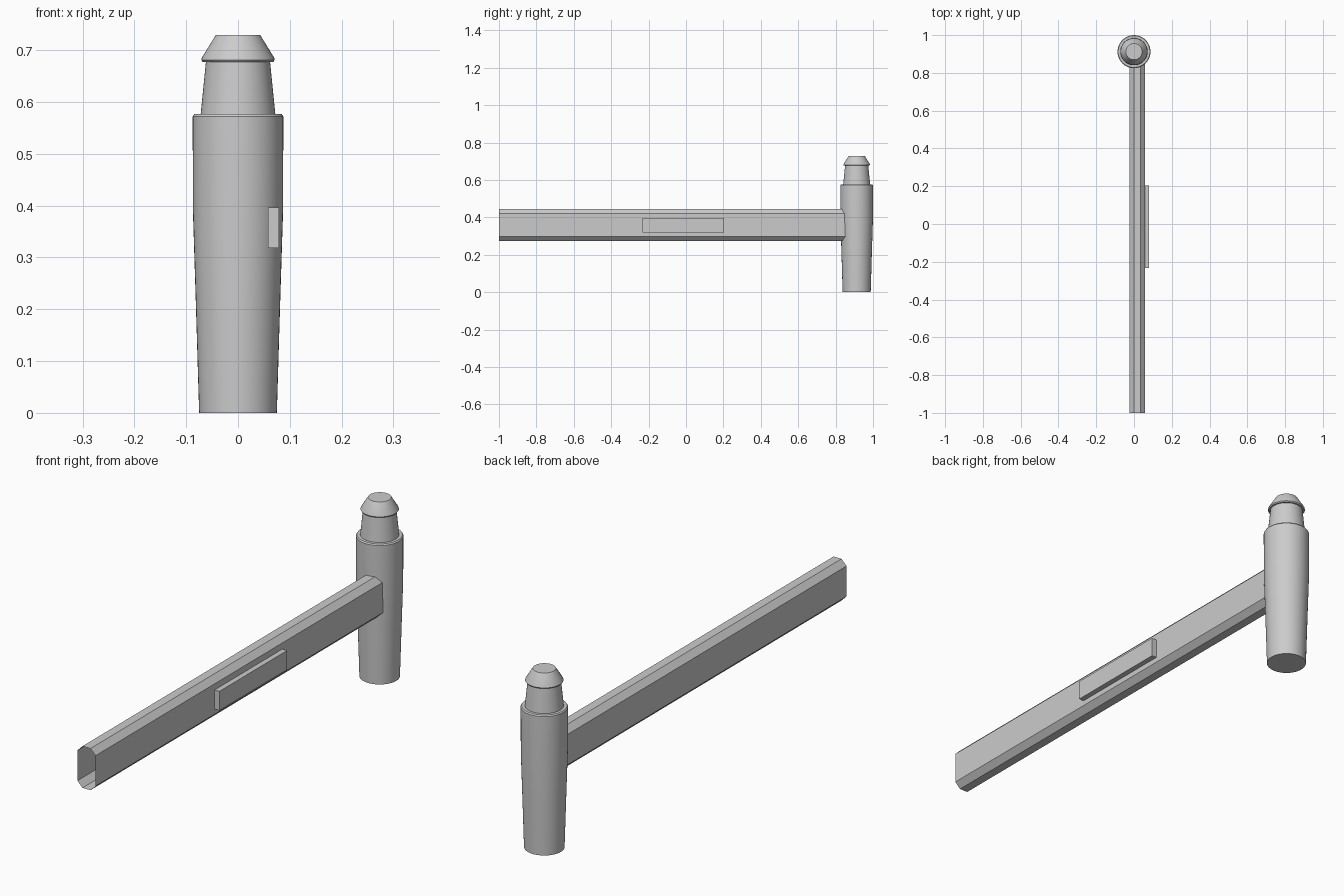
import bpy, bmesh, math

if "Cube" in bpy.data.objects:
    bpy.data.objects.remove(bpy.data.objects["Cube"])


def finish(name, bm, smooth=False):
    bmesh.ops.recalc_face_normals(bm, faces=bm.faces)
    mesh = bpy.data.meshes.new(name)
    bm.to_mesh(mesh)
    bm.free()
    obj = bpy.data.objects.new(name, mesh)
    bpy.context.collection.objects.link(obj)
    if smooth:
        bpy.ops.object.select_all(action='DESELECT')
        obj.select_set(True)
        bpy.context.view_layer.objects.active = obj
        bpy.ops.object.shade_smooth_by_angle(angle=math.radians(25))
    return obj


def lathe(name, profile, y, segments=48):
    bm = bmesh.new()
    rings = []
    for r, z in profile:
        rings.append([bm.verts.new((r * math.cos(2 * math.pi * i / segments),
                                    y + r * math.sin(2 * math.pi * i / segments), z))
                      for i in range(segments)])
    for a, b in zip(rings, rings[1:]):
        for i in range(segments):
            j = (i + 1) % segments
            bm.faces.new((a[i], a[j], b[j], b[i]))
    bm.faces.new(rings[0])
    bm.faces.new(rings[-1])
    return finish(name, bm, True)


# Upright: tapered body, stepped neck and conical cap
lathe("post", [(0.075, 0), (0.081, 0.2), (0.087, 0.39), (0.0875, 0.572),
               (0.084, 0.577), (0.072, 0.577), (0.062, 0.677),
               (0.068, 0.677), (0.071, 0.681), (0.070, 0.685), (0.043, 0.729)], 0.9125)

# Long chamfered sleeve, open at both ends
cx, cz, w, h, c = 0.017, 0.359, 0.041, 0.085, 0.023
section = [(w, c - h), (w, h - c), (w - c, h), (c - w, h),
           (-w, h - c), (-w, c - h), (c - w, -h), (w - c, -h)]
bm = bmesh.new()
near, far = [[bm.verts.new((cx + x, y, cz + z)) for x, z in section] for y in (-1, 0.89)]
for i in range(8):
    j = (i + 1) % 8
    bm.faces.new((near[i], near[j], far[j], far[i]))
finish("arm", bm)

# Flat plate on the right face of the arm
bm = bmesh.new()
bmesh.ops.create_cube(bm, size=1)
for v in bm.verts:
    v.co = (0.0685 + v.co.x * 0.022, -0.015 + v.co.y * 0.436, 0.357 + v.co.z * 0.078)
finish("side_plate", bm)
